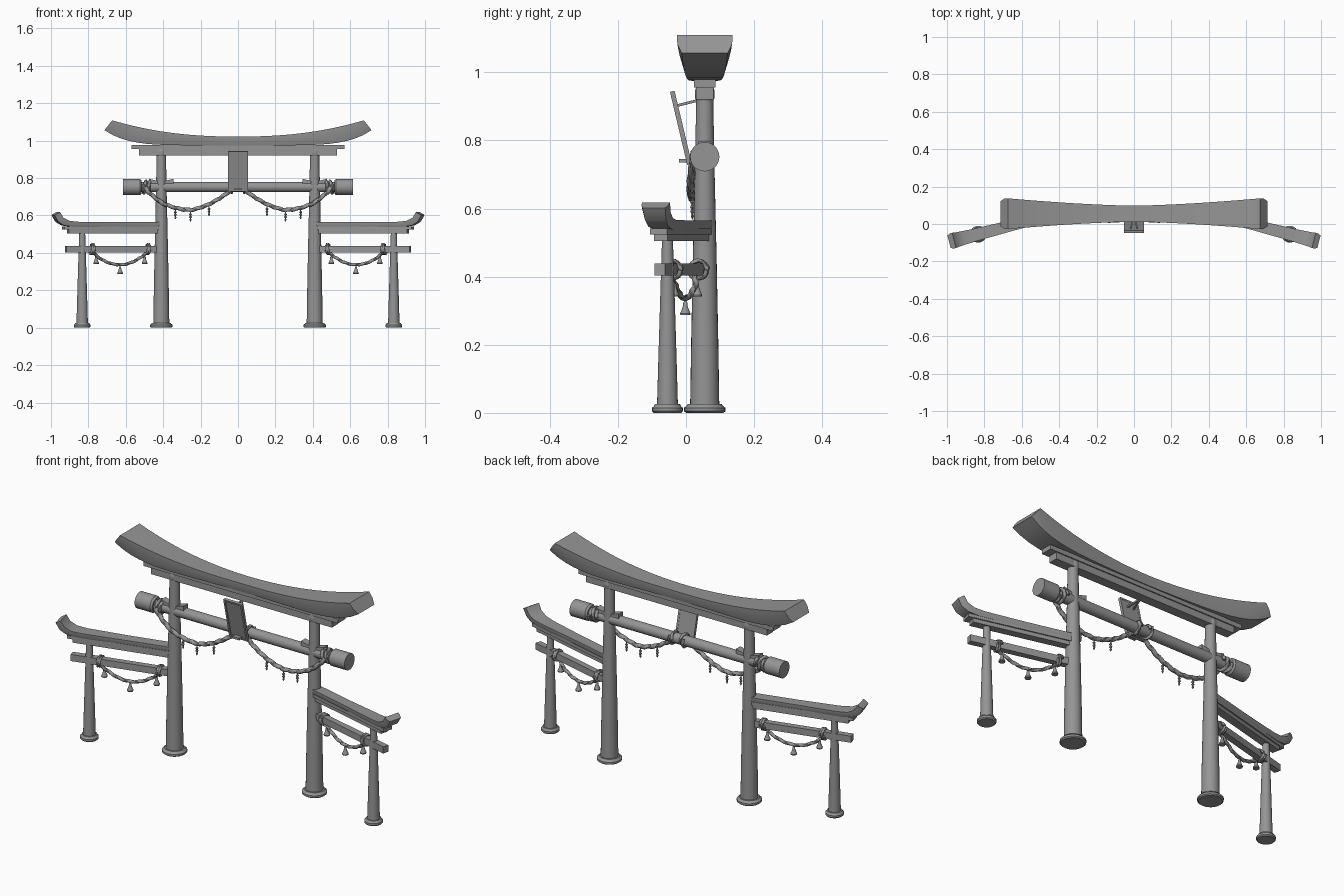
import bpy
import bmesh
from math import sin, cos, pi
from mathutils import Matrix, Vector

cube = bpy.data.objects.get("Cube")
if cube:
    bpy.data.objects.remove(cube)

stone = bpy.data.materials.new("stone grey")
stone.use_nodes = True
GREY = (0.3, 0.3, 0.3, 1)
stone.diffuse_color = GREY
stone.node_tree.nodes["Principled BSDF"].inputs["Base Color"].default_value = GREY

DEPTH = 0.055        # y of the main gate
COLUMN = 0.41        # x of the main columns
TILT = 0.253         # angle of the side gates
MAIN = Matrix.Translation((0, DEPTH, 0))


def loft(name, rings, place=MAIN):
    """Skin a list of equal rings, capped at both ends."""
    bm = bmesh.new()
    rows = [[bm.verts.new(place @ Vector(p)) for p in ring] for ring in rings]
    n = len(rows[0])
    for a, b in zip(rows, rows[1:]):
        for i in range(n):
            bm.faces.new((a[i], a[(i + 1) % n], b[(i + 1) % n], b[i]))
    bm.faces.new(rows[0])
    bm.faces.new(rows[-1])
    bmesh.ops.recalc_face_normals(bm, faces=bm.faces)
    for f in bm.faces:
        f.smooth = True
    for e in bm.edges:
        e.smooth = e.calc_face_angle(0) < 0.6
    mesh = bpy.data.meshes.new(name)
    bm.to_mesh(mesh)
    bm.free()
    mesh.materials.append(stone)
    obj = bpy.data.objects.new(name, mesh)
    bpy.context.collection.objects.link(obj)
    return obj


def box(name, x, y, z, place=MAIN):
    return loft(name, [[(a, y[0], z[0]), (a, y[1], z[0]), (a, y[1], z[1]), (a, y[0], z[1])]
                       for a in x], place)


def lathe(name, profile, place=MAIN, x=0, y=0, z=0, sides=24):
    """Spin (radius, height) pairs about an upright axis."""
    turn = [2 * pi * i / sides for i in range(sides)]
    return loft(name, [[(x + r * cos(a), y + r * sin(a), z + h) for a in turn]
                       for r, h in profile], place)


def bar(name, profile, z):
    """Spin (radius, x) pairs about a level axis."""
    turn = [2 * pi * i / 28 for i in range(28)]
    return loft(name, [[(x, r * cos(a), z + r * sin(a)) for a in turn] for r, x in profile])


def smooth_path(points, steps=10):
    pts = [Vector(p) for p in points]
    pts = [2 * pts[0] - pts[1]] + pts + [2 * pts[-1] - pts[-2]]
    path = []
    for a, b, c, d in zip(pts, pts[1:], pts[2:], pts[3:]):
        for k in range(steps):
            t = k / steps
            path.append(0.5 * (2 * b + (c - a) * t + (2 * a - 5 * b + 4 * c - d) * t * t
                               + (3 * b - a - 3 * c + d) * t ** 3))
    return path + [pts[-2]]


def rope(name, path, radius, ref, place=MAIN):
    """Twisted three-strand rope along a path."""
    rings, travelled = [], 0
    for i, p in enumerate(path):
        a, b = path[max(i - 1, 0)], path[min(i + 1, len(path) - 1)]
        tangent = (b - a).normalized()
        side = tangent.cross(Vector(ref)).normalized()
        up = side.cross(tangent)
        travelled += (p - a).length
        twist = travelled * 40
        ring = []
        for k in range(12):
            ang = 2 * pi * k / 12
            r = radius * (1 + 0.2 * cos(3 * (ang - twist)))
            ring.append(p + r * (cos(ang) * side + sin(ang) * up))
        rings.append(ring)
    return loft(name, rings, place)


def coil(name, x0, x1, z, wrap, turns, radius, place=MAIN):
    n = int(24 * turns)
    path = [Vector((x0 + (x1 - x0) * i / n, wrap * cos(2 * pi * turns * i / n),
                    z + wrap * sin(2 * pi * turns * i / n))) for i in range(n + 1)]
    return rope(name, path, radius, (1, 0, 0), place)


def roof_ring(xt, zt, xb, zb, half):
    """Roof section: upright upper band, tapered lower band."""
    xm, zm = (xt + xb) / 2, (zt + zb) / 2
    return [(xt, -half, zt), (xm, -half * 0.98, zm), (xb, -half * 0.82, zb),
            (xb, half * 0.82, zb), (xm, half * 0.98, zm), (xt, half, zt)]


# Main roof, curved and flared towards the ends
rings = []
for i in range(-16, 17):
    t = i / 16
    a = abs(t)
    rings.append(roof_ring(0.673 * t, 1.022 + 0.087 * a ** 2.3,
                           0.714 * t, 0.975 + 0.081 * a ** 6, 0.043 + 0.039 * a ** 1.5))
loft("main_roof", rings)

# Beams under the roof
box("upper_beam", (-0.57, 0.57), (-0.031, 0.031), (0.955, 0.978))
box("lower_beam", (-0.53, 0.53), (-0.025, 0.025), (0.92, 0.956))

# Round crossbar with thick ends
bar("crossbar", [(0.043, -0.615), (0.043, -0.525), (0.036, -0.515), (0.027, -0.515),
                 (0.027, 0.515), (0.036, 0.515), (0.043, 0.525), (0.043, 0.615)], 0.752)

# Tilted plaque: board, raised frame, struts and shelf
plaque = Matrix.Translation((0, -0.015, 0.837)) @ Matrix.Rotation(0.232, 4, 'X')
box("plaque_board", (-0.05, 0.05), (-0.002, 0.006), (-0.105, 0.105), plaque)
for s in (-1, 1):
    box("plaque_frame_side", (s * 0.044, s * 0.054), (-0.007, 0.007), (-0.11, 0.11), plaque)
    box("plaque_frame_rail", (-0.054, 0.054), (-0.007, 0.007), (s * 0.1, s * 0.11), plaque)
    loft("plaque_strut", [[(s * x + dx, y, z + dz) for dx, dz in
                           ((-0.004, -0.004), (0.004, -0.004), (0.004, 0.004), (-0.004, 0.004))]
                          for x, y, z in ((0.018, -0.082, 0.902), (0.002, -0.018, 0.918))])
box("plaque_shelf", (-0.02, 0.02), (-0.075, -0.02), (0.735, 0.746))

bell = [(0.003, 0), (0.006, -0.004), (0.007, -0.014), (0.012, -0.028), (0.016, -0.036), (0.015, -0.041)]
foot = [(0.9, 0), (1, 0.005), (1, 0.015), (0.88, 0.02), (0.82, 0.026)]

for s, word in ((1, "left"), (-1, "right")):
    mirror = MAIN @ Matrix.Diagonal((s, 1, 1, 1))

    # Main column with foot and capital
    lathe(word + "_main_column", [(0.043, 0.01), (0.04, 0.2), (0.035, 0.45), (0.028, 0.75),
                                  (0.025, 0.93)], mirror, COLUMN)
    lathe(word + "_main_foot", [(0.061 * r, h) for r, h in foot], mirror, COLUMN)
    lathe(word + "_capital", [(0.024, 0.915), (0.029, 0.925), (0.029, 0.945), (0.025, 0.957)],
          mirror, COLUMN)

    # Wedges driven in above the crossbar
    for d in (-1, 1):
        loft(word + "_wedge", [[(COLUMN + d * x, -0.018, 0.768), (COLUMN + d * x, 0.018, 0.768),
                                (COLUMN + d * x, 0.018, z), (COLUMN + d * x, -0.018, z)]
                               for x, z in ((0.01, 0.782), (0.066, 0.797))], mirror)

    # Main hanging rope, its ties and paper streamers
    hang = smooth_path([(0.51, -0.03, 0.765), (0.47, -0.037, 0.718), (0.39, -0.042, 0.66),
                        (0.27, -0.036, 0.63), (0.18, -0.036, 0.65), (0.11, -0.036, 0.685),
                        (0.03, -0.03, 0.738)])
    rope(word + "_main_rope", hang, 0.0105, (0, 1, 0), mirror)
    coil(word + "_outer_tie", 0.465, 0.51, 0.752, 0.032, 2, 0.008, mirror)
    coil(word + "_centre_tie", 0.025, 0.04, 0.752, 0.031, 1.1, 0.007, mirror)
    for x, z in ((0.335, 0.64), (0.254, 0.628), (0.155, 0.657)):
        lathe(word + "_streamer", [(0.003, 0), (0.003, -0.016), (0.008, -0.022), (0.003, -0.03),
                                   (0.008, -0.036), (0.003, -0.044), (0.006, -0.05), (0.001, -0.06)],
              mirror, x, -0.036, z, 6)

    # Side gate, turned forward about the main column
    gate = mirror @ Matrix.Translation((COLUMN, 0, 0)) @ Matrix.Rotation(-TILT, 4, 'Z')
    lathe(word + "_side_column", [(0.031, 0.01), (0.027, 0.15), (0.021, 0.35), (0.016, 0.51)],
          gate, 0.437)
    lathe(word + "_side_foot", [(0.045 * r, h) for r, h in foot], gate, 0.437)
    loft(word + "_side_roof", [roof_ring(*q) for q in (
        (0, 0.565, 0, 0.538, 0.028), (0.25, 0.565, 0.25, 0.538, 0.029),
        (0.46, 0.566, 0.49, 0.539, 0.034), (0.515, 0.571, 0.545, 0.547, 0.037),
        (0.55, 0.588, 0.577, 0.566, 0.039), (0.57, 0.618, 0.598, 0.602, 0.042))], gate)
    box(word + "_side_upper_beam", (0, 0.542), (-0.026, 0.026), (0.524, 0.541), gate)
    box(word + "_side_lower_beam", (0, 0.515), (-0.02, 0.02), (0.504, 0.525), gate)
    box(word + "_side_tie_beam", (-0.03, 0.527), (-0.016, 0.016), (0.403, 0.438), gate)

    # Side rope with ties and bells
    sag = smooth_path([(0.382, -0.012, 0.408), (0.35, 0, 0.378), (0.29, 0, 0.347), (0.23, 0, 0.337),
                       (0.17, 0, 0.347), (0.11, 0, 0.378), (0.075, -0.012, 0.408)])
    rope(word + "_side_rope", sag, 0.008, (0, 1, 0), gate)
    for u in (0.382, 0.075):
        coil(word + "_side_tie", u - 0.01, u + 0.01, 0.42, 0.026, 2, 0.006, gate)
    for u, z in ((0.36, 0.382), (0.228, 0.328), (0.092, 0.382)):
        lathe(word + "_bell", bell, gate, u, 0, z, 12)
